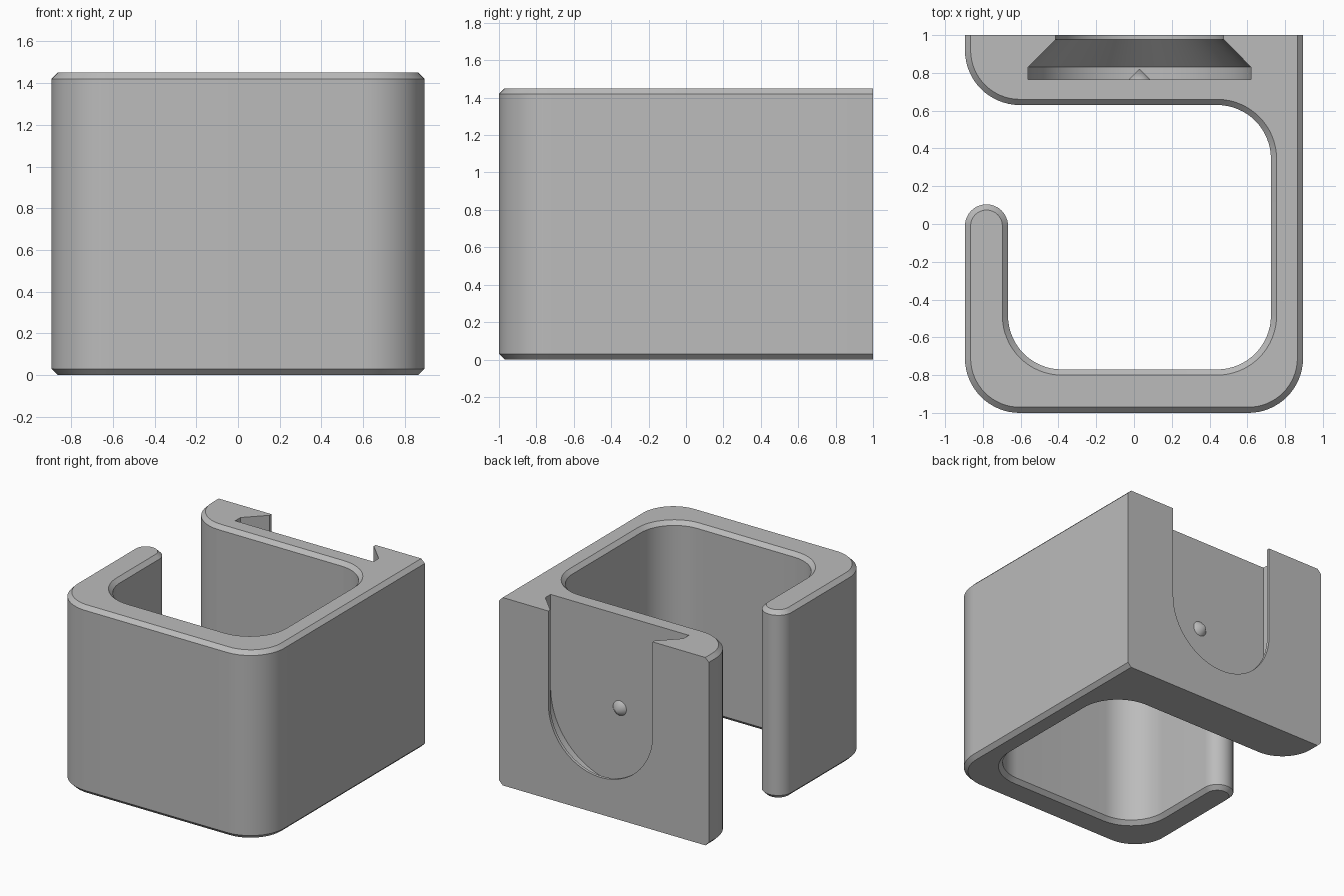
import bpy, bmesh, math

if "Cube" in bpy.data.objects:
    bpy.data.objects.remove(bpy.data.objects["Cube"])

W, H, CH = 0.895, 1.45, 0.03      # half width, height, chamfer
SLOT_X, SLOT_Z = 0.03, 0.73       # centre of the rounded slot end

grey = bpy.data.materials.new("plain grey")
grey.diffuse_color = (0.5, 0.5, 0.5, 1)
grey.use_nodes = True
grey.node_tree.nodes["Principled BSDF"].inputs["Base Color"].default_value = grey.diffuse_color


def arc(cx, cy, r, a0, a1, n=16):
    angles = [math.radians(a0 + (a1 - a0) * i / n) for i in range(n + 1)]
    return [(cx + r * math.cos(a), cy + r * math.sin(a)) for a in angles]


def loft(name, rings):
    """Skin matching closed rings and cap both ends."""
    bm = bmesh.new()
    loops = [[bm.verts.new(p) for p in ring] for ring in rings]
    n = len(loops[0])
    for a, b in zip(loops, loops[1:]):
        for i in range(n):
            j = (i + 1) % n
            bm.faces.new((a[i], a[j], b[j], b[i]))
    bm.faces.new(loops[0][::-1])
    bm.faces.new(loops[-1])
    bmesh.ops.recalc_face_normals(bm, faces=bm.faces)
    mesh = bpy.data.meshes.new(name)
    bm.to_mesh(mesh)
    bm.free()
    mesh.materials.append(grey)
    ob = bpy.data.objects.new(name, mesh)
    bpy.context.collection.objects.link(ob)
    return ob


def outline(d):
    """Hook outline, inset by d everywhere but on the flat back."""
    pts = [(W - d, 1), (-W + d, 1)]
    pts += arc(-W + 0.29, 0.92, 0.29 - d, 180, 270)        # back plate end
    pts += arc(0.44, 0.345, 0.285 + d, 90, 0)              # inner corners
    pts += arc(0.44, -0.485, 0.285 + d, 0, -90)
    pts += arc(-0.382, -0.485, 0.285 + d, 270, 180)
    pts += arc(-0.781, -0.01, 0.114 - d, 0, 180, 24)       # rounded arm tip
    pts += arc(-W + 0.29, -0.71, 0.29 - d, 180, 270)       # outer corners
    pts += arc(W - 0.29, -0.71, 0.29 - d, 270, 360)
    return pts


def slot_ring(r, y):
    """U shape, open towards the top."""
    pts = [(SLOT_X + r, 1.7), (SLOT_X - r, 1.7)]
    pts += arc(SLOT_X, SLOT_Z, r, 180, 360, 48)
    return [(x, y, z) for x, z in pts]


# Hook body with chamfered top and bottom rims
body = loft("hook_body", [[(x, y, z) for x, y in outline(d)]
                          for z, d in ((0, CH), (CH, 0), (H - CH, 0), (H, CH))])

# Undercut mounting slot in the back
cutter = loft("slot_cutter", [slot_ring(r, y) for r, y in
                              ((0.59, 0.765), (0.59, 0.83), (0.445, 0.977), (0.445, 1.1))])
cutter.hide_render = True
mod = body.modifiers.new("slot", 'BOOLEAN')
mod.operation, mod.solver, mod.object = 'DIFFERENCE', 'EXACT', cutter
bpy.context.view_layer.objects.active = body
bpy.ops.object.modifier_apply(modifier=mod.name)
bpy.data.objects.remove(cutter)

# Small locating cone on the slot floor
bpy.ops.mesh.primitive_cone_add(vertices=32, radius1=0.058, radius2=0, depth=0.058,
                                location=(SLOT_X, 0.793, SLOT_Z),
                                rotation=(-math.pi / 2, 0, 0))
cone = bpy.context.object
cone.name = "locating_cone"
cone.data.materials.append(grey)

bpy.ops.object.select_all(action='DESELECT')
for ob in (body, cone):
    ob.select_set(True)
bpy.context.view_layer.objects.active = body
bpy.ops.object.shade_smooth_by_angle(angle=math.radians(30))
